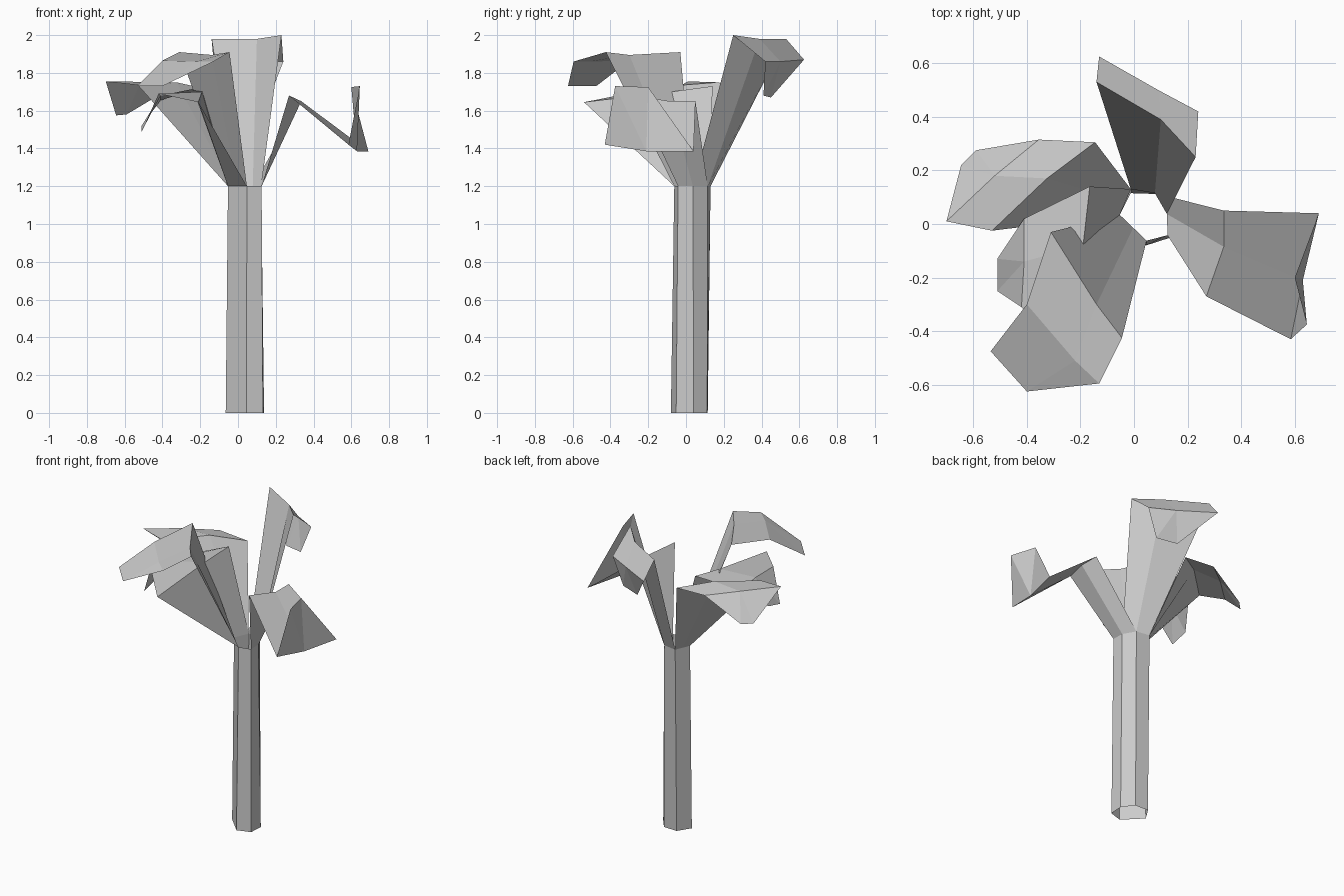
import bpy

STEM_H = 1.2

# hexagonal stem outline at the top and at the ground
stem_top = [(.047, -.062), (.125, -.042), (.123, .037), (.078, .115), (-.012, .13), (-.053, .034)]
stem_low = [(.045, -.08), (.132, -.052), (.138, .04), (.082, .112), (-.012, .115), (-.065, .032)]


def make_mesh(name, verts, faces):
    mesh = bpy.data.meshes.new(name)
    mesh.from_pydata(verts, [], faces)
    mesh.update()
    obj = bpy.data.objects.new(name, mesh)
    bpy.context.collection.objects.link(obj)
    return obj


def rim(i):
    return (*stem_top[i], STEM_H)


def petal(name, base, shoulder, fold, tip):
    """Sheet growing from the stem rim: base -> shoulder -> fold (3 points each) -> tip (2 points)."""
    pts = [rim(i) for i in base]
    if len(pts) == 2:
        pts.insert(1, tuple((a + b) / 2 for a, b in zip(*pts)))
    verts = pts + shoulder + fold + tip
    faces = [(r + c, r + c + 1, r + c + 4, r + c + 3) for r in (0, 3) for c in (0, 1)]
    faces += [(6, 7, 9), (7, 10, 9), (7, 8, 10)]
    make_mesh(name, verts, faces)


# stem, an open tube
n = len(stem_top)
make_mesh("stem",
          [(x, y, 0) for x, y in stem_low] + [rim(i) for i in range(n)],
          [(i, (i + 1) % n, n + (i + 1) % n, n + i) for i in range(n)])

# tall petal at the back
petal("back_petal", (2, 3, 4),
      [(.23, .25, 2.0), (.10, .39, 1.98), (-.14, .53, 1.98)],
      [(.24, .42, 1.86), (.09, .50, 1.86), (-.13, .625, 1.87)],
      [(.17, .41, 1.68), (.04, .45, 1.67)])

# drooping petal on the right with an upturned tip
petal("right_petal", (1, 2, 3),
      [(.27, -.27, 1.68), (.335, -.085, 1.65), (.335, .05, 1.65)],
      [(.585, -.43, 1.42), (.63, -.21, 1.385), (.69, .04, 1.385)],
      [(.645, -.375, 1.73), (.60, -.20, 1.725)])

# petal at the left back
petal("left_petal", (4, 5),
      [(-.145, .305, 1.71), (-.325, .17, 1.75), (-.53, -.025, 1.735)],
      [(-.355, .315, 1.72), (-.52, .18, 1.74), (-.70, .01, 1.755)],
      [(-.59, .275, 1.58), (-.645, .22, 1.575)])

# petal at the front
petal("front_petal", (0, 5),
      [(-.045, -.425, 1.91), (-.14, -.30, 1.895), (-.31, -.03, 1.91)],
      [(-.13, -.595, 1.86), (-.22, -.51, 1.86), (-.40, -.30, 1.865)],
      [(-.40, -.625, 1.73), (-.535, -.475, 1.73)])

# inner petal, crossing below the front one
petal("inner_petal", (4, 5, 0),
      [(-.165, .14, 1.73), (-.19, -.08, 1.70), (-.21, -.54, 1.645)],
      [(-.41, .02, 1.655), (-.41, -.14, 1.68), (-.42, -.31, 1.69)],
      [(-.51, -.13, 1.52), (-.51, -.25, 1.49)])
